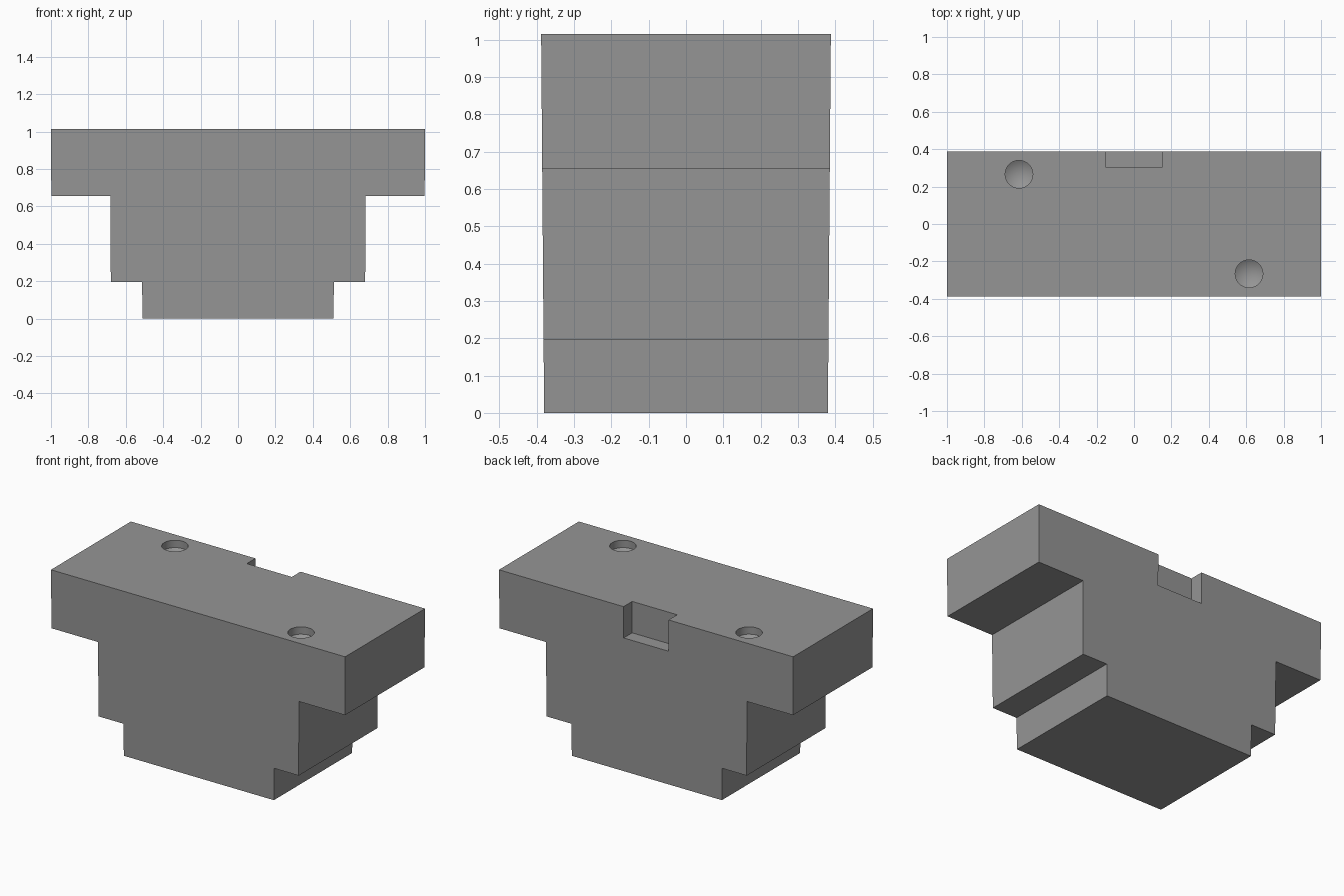
import bpy, bmesh, math

if "Cube" in bpy.data.objects:
    bpy.data.objects.remove(bpy.data.objects["Cube"])

TOP = 1.015
grey = bpy.data.materials.new("mid_grey")
grey.diffuse_color = (0.3, 0.3, 0.3, 1)
grey.use_nodes = True
grey.node_tree.nodes["Principled BSDF"].inputs["Base Color"].default_value = grey.diffuse_color


def finish(name, bm):
    bmesh.ops.recalc_face_normals(bm, faces=bm.faces[:])
    mesh = bpy.data.meshes.new(name)
    bm.to_mesh(mesh)
    bm.free()
    mesh.materials.append(grey)
    ob = bpy.data.objects.new(name, mesh)
    bpy.context.scene.collection.objects.link(ob)
    return ob


# Stepped block: mirrored profile, walls drafted slightly wider to the top
half = [(0.51, 0), (0.513, 0.197), (0.68, 0.197), (0.683, 0.655),
        (0.998, 0.655), (1.0, TOP)]
profile = half + [(-x, z) for x, z in reversed(half)]
bm = bmesh.new()
rings = []
for side in (-1, 1):
    rings.append([bm.verts.new((x, side * (0.38 + 0.008 * z / TOP), z))
                  for x, z in profile])
bm.faces.new(rings[0])
bm.faces.new(rings[1])
n = len(profile)
for i in range(n):
    j = (i + 1) % n
    bm.faces.new((rings[0][i], rings[0][j], rings[1][j], rings[1][i]))
block = finish("stepped_block", bm)


def cut(cutter):
    mod = block.modifiers.new(cutter.name, 'BOOLEAN')
    mod.operation = 'DIFFERENCE'
    mod.solver = 'EXACT'
    mod.object = cutter
    cutter.hide_render = True
    cutter.hide_set(True)


# Notches in the top edge, front and back
for side, name in ((-1, "front_notch_cutter"), (1, "back_notch_cutter")):
    bm = bmesh.new()
    bmesh.ops.create_cube(bm, size=1)
    for v in bm.verts:
        v.co.x *= 0.306
        v.co.y = side * (0.304 if v.co.y < 0 else 0.5)
        v.co.z = 0.822 if v.co.z < 0 else 1.2
    cut(finish(name, bm))

# Drilled holes with conical bottoms, at opposite corners
SEG, R = 32, 0.074
for s, name in ((-1, "left_hole_cutter"), (1, "right_hole_cutter")):
    cx, cy = s * 0.615, -s * 0.266
    bm = bmesh.new()
    upper, lower = [[bm.verts.new((cx + R * math.cos(2 * math.pi * i / SEG),
                                   cy + R * math.sin(2 * math.pi * i / SEG), z))
                     for i in range(SEG)] for z in (1.1, TOP - 0.045)]
    tip = bm.verts.new((cx, cy, TOP - 0.09))
    bm.faces.new(upper)
    for i in range(SEG):
        j = (i + 1) % SEG
        bm.faces.new((upper[i], upper[j], lower[j], lower[i]))
        bm.faces.new((lower[i], lower[j], tip))
    cut(finish(name, bm))

# Apply the cuts, then keep flat walls crisp and hole walls smooth
bpy.context.view_layer.objects.active = block
block.select_set(True)
for mod in list(block.modifiers):
    bpy.ops.object.modifier_apply(modifier=mod.name)
for ob in list(bpy.data.objects):
    if ob.name.endswith("cutter"):
        bpy.data.objects.remove(ob)
bpy.ops.object.shade_smooth_by_angle(angle=math.radians(25))
